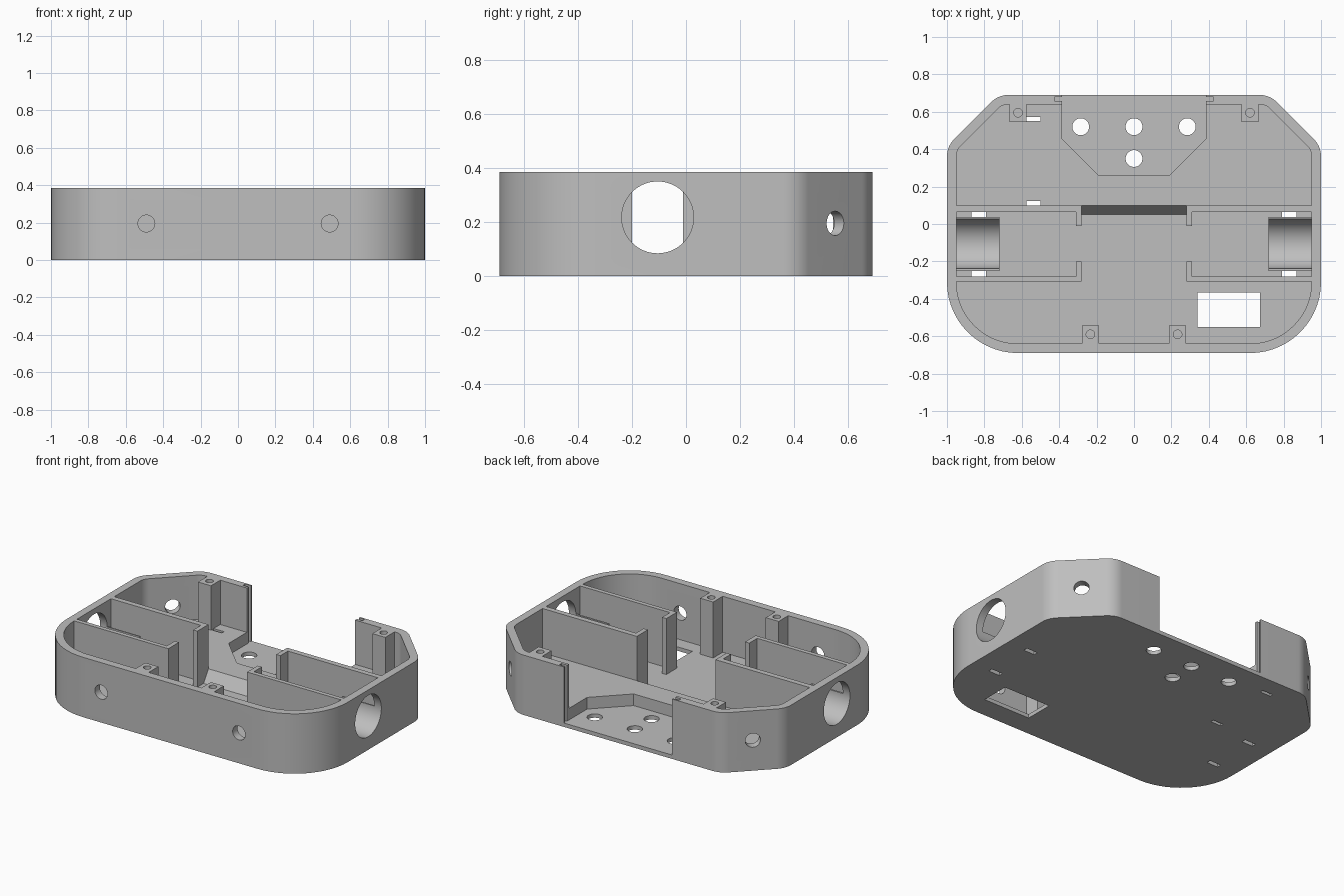
import bpy, bmesh, math
from mathutils import Vector, Matrix

if "Cube" in bpy.data.objects:
    bpy.data.objects.remove(bpy.data.objects["Cube"], do_unlink=True)

H = 0.385       # rim height
FLOOR = 0.025   # thin floor
DECK = 0.10     # raised rear floor
OVER = 0.5      # cutters reach above the rim

grey = bpy.data.materials.new("plain grey")
grey.use_nodes = True
grey.diffuse_color = (0.52, 0.52, 0.52, 1)
grey.node_tree.nodes["Principled BSDF"].inputs["Base Color"].default_value = (0.52, 0.52, 0.52, 1)


def finish(bm, name):
    bmesh.ops.recalc_face_normals(bm, faces=bm.faces)
    mesh = bpy.data.meshes.new(name)
    bm.to_mesh(mesh)
    bm.free()
    obj = bpy.data.objects.new(name, mesh)
    obj.data.materials.append(grey)
    bpy.context.collection.objects.link(obj)
    return obj


def rounded(corners, steps=14):
    """Corners are (x, y, radius); returns the outline with filleted corners."""
    out = []
    for i, (x, y, r) in enumerate(corners):
        p = Vector((x, y))
        if r == 0:
            out.append(p)
            continue
        a = (Vector(corners[i - 1][:2]) - p).normalized()
        b = (Vector(corners[(i + 1) % len(corners)][:2]) - p).normalized()
        half = a.angle(b) / 2
        centre = p + (a + b).normalized() * r / math.sin(half)
        start = p + a * r / math.tan(half) - centre
        end = p + b * r / math.tan(half) - centre
        turn = math.atan2(start.x * end.y - start.y * end.x, start.dot(end))
        for k in range(steps + 1):
            out.append(centre + Matrix.Rotation(turn * k / steps, 2) @ start)
    return out


def prism(name, outline, z0, z1):
    bm = bmesh.new()
    face = bm.faces.new([bm.verts.new((p[0], p[1], z0)) for p in outline])
    top = bmesh.ops.extrude_face_region(bm, geom=[face])["geom"]
    bmesh.ops.translate(bm, vec=(0, 0, z1 - z0),
                        verts=[v for v in top if isinstance(v, bmesh.types.BMVert)])
    return finish(bm, name)


def box(name, xs, ys, zs):
    x0, x1 = sorted(xs)
    y0, y1 = ys
    return prism(name, [(x0, y0), (x1, y0), (x1, y1), (x0, y1)], *zs)


def rod(centre, axis, r, length, sides=40):
    bm = bmesh.new()
    turn = Vector(axis).to_track_quat("Z", "Y").to_matrix().to_4x4()
    bmesh.ops.create_cone(bm, cap_ends=True, segments=sides, radius1=r, radius2=r,
                          depth=length, matrix=Matrix.Translation(centre) @ turn)
    return finish(bm, "cutter")


def cut(obj, cutter):
    cutter.hide_render = True
    mod = obj.modifiers.new("cut", "BOOLEAN")
    mod.operation = "DIFFERENCE"
    mod.solver = "EXACT"
    mod.object = cutter
    bpy.context.view_layer.objects.active = obj
    bpy.ops.object.modifier_apply(modifier=mod.name)
    bpy.data.objects.remove(cutter, do_unlink=True)


def mirrored(half):
    """Complete a right half outline with its reflection."""
    return half + [(-x, y, r) for x, y, r in reversed(half)]


parts = []

# Shell: round front corners, chamfered rear corners
shell = prism("shell", rounded(mirrored(
    [(1, -0.69, 0.38), (1, 0.415, 0.13), (0.725, 0.69, 0.13)])), 0, H)
parts.append(shell)

# Front and rear compartments, leaving the rear partition between them
cut(shell, prism("cutter", rounded(mirrored(
    [(0.95, -0.64, 0.33), (0.95, 0.065, 0)])), FLOOR, OVER))
cut(shell, prism("cutter", rounded(mirrored(
    [(0.95, 0.1, 0), (0.95, 0.394, 0.08), (0.704, 0.64, 0.08)])), DECK, OVER))

# Passage in the partition, and the rear opening with its sunken bay
cut(shell, box("cutter", (-0.28, 0.28), (0.04, 0.1), (FLOOR, OVER)))
cut(shell, prism("cutter", rounded(mirrored(
    [(0.19, 0.26, 0), (0.385, 0.455, 0), (0.385, 0.8, 0)])), FLOOR, OVER))

# Bay floor holes and the floor window
for x, y in [(-0.285, 0.52), (0, 0.52), (0.285, 0.52), (0, 0.35)]:
    cut(shell, rod((x, y, 0), (0, 0, 1), 0.045, 0.2))
cut(shell, box("cutter", (0.34, 0.675), (-0.55, -0.365), (-0.1, 0.2)))

# Tie slots in the raised floor
for y in (0.1, 0.55):
    cut(shell, box("cutter", (-0.575, -0.5), (y, y + 0.022), (-0.1, 0.2)))

# Ramp from the front floor up to the raised floor
ramp = prism("ramp", [(FLOOR, 0.05), (FLOOR, 0.1), (DECK, 0.1)], -0.28, 0.28)
for v in ramp.data.vertices:
    z, y, x = v.co
    v.co = (x, y, z)
ramp.data.flip_normals()
parts.append(ramp)

for s, side in ((1, "left"), (-1, "right")):
    # Wall holes, panel groove and tie slots
    axle = ((s * 0.92, -0.105, 0.217), (1, 0, 0), 0.133, 0.4, 64)
    cut(shell, rod(*axle))
    cut(shell, rod((s * 0.49, -0.67, 0.195), (0, 1, 0), 0.045, 0.2))
    cut(shell, rod((s * 0.8625, 0.5525, 0.195), (s, 1, 0), 0.045, 0.25))
    cut(shell, box("cutter", (s * 0.36, s * 0.425), (0.658, 0.68), (FLOOR, OVER)))
    for y in (0.037, -0.28):
        cut(shell, box("cutter", (s * 0.79, s * 0.87), (y, y + 0.028), (-0.1, 0.1)))

    # Front partition with a lip, and the matching lip on the rear partition
    parts.append(prism(side + "_front_partition", [
        (s * 0.95, -0.308), (s * 0.28, -0.308), (s * 0.28, -0.2),
        (s * 0.31, -0.2), (s * 0.31, -0.28), (s * 0.95, -0.28)], FLOOR, H))
    parts.append(box(side + "_rear_partition_lip", (s * 0.28, s * 0.31),
                     (-0.012, 0.065), (FLOOR, H)))

    # Motor cradle
    cradle = box(side + "_motor_cradle", (s * 0.72, s * 0.95), (-0.25, 0.037), (FLOOR, 0.217))
    cut(cradle, rod(*axle))
    parts.append(cradle)

    # Screw posts against the front and rear walls
    for name, x, y, z in (("front", 0.233, -0.59, FLOOR), ("rear", 0.62, 0.595, DECK)):
        post = box(f"{side}_{name}_screw_post", (s * (x - 0.046), s * (x + 0.046)),
                   (y - 0.05, y + 0.047), (z, H))
        cut(post, rod((s * x, y, H), (0, 0, 1), 0.023, 0.4, 24))
        parts.append(post)

# Smooth the curved walls, keep edges crisp
bpy.ops.object.select_all(action="DESELECT")
for obj in parts:
    obj.select_set(True)
bpy.context.view_layer.objects.active = shell
bpy.ops.object.shade_smooth_by_angle(angle=math.radians(30))
